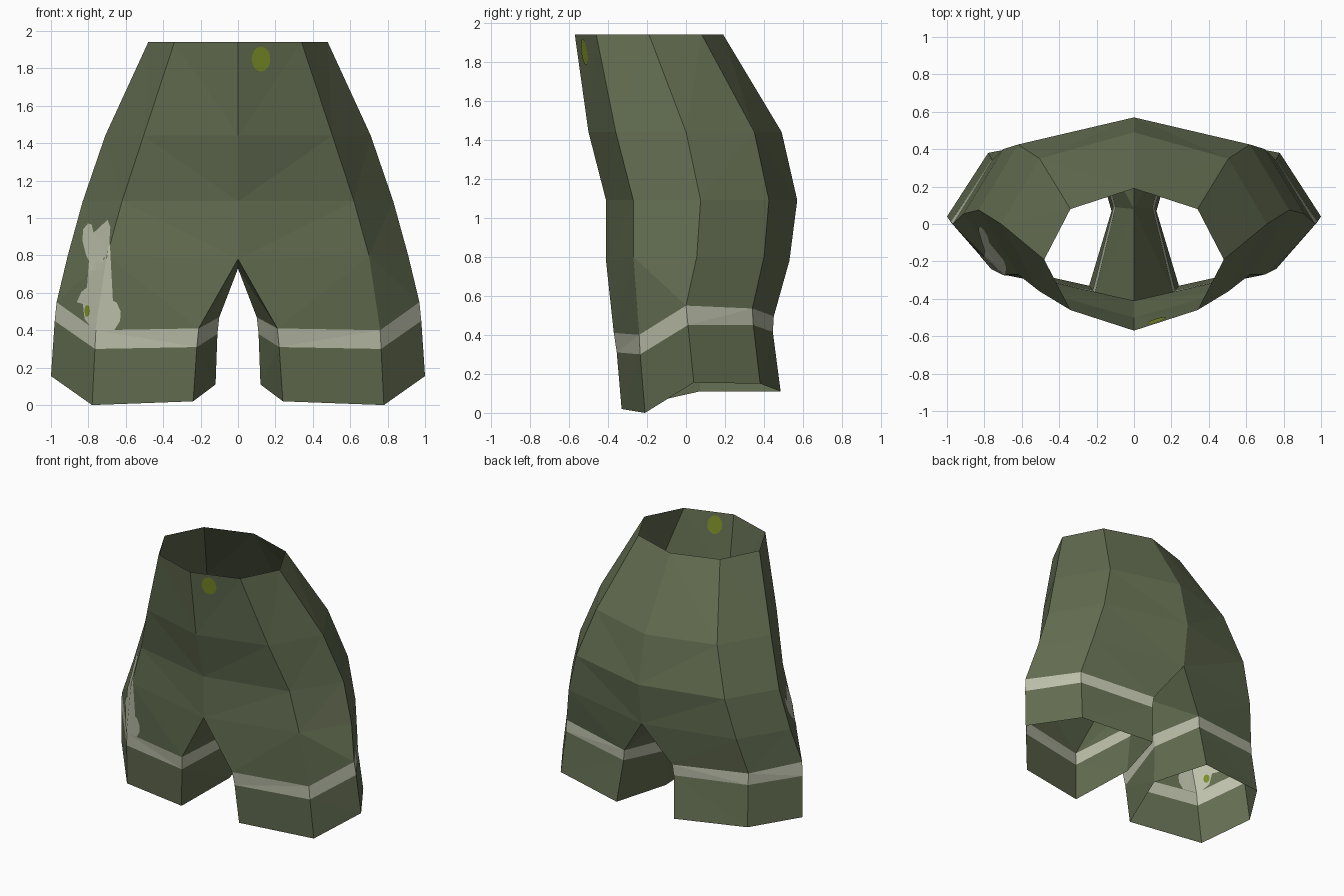
import bpy, bmesh, math
from mathutils import Vector
from mathutils.bvhtree import BVHTree

if "Cube" in bpy.data.objects:
    bpy.data.objects.remove(bpy.data.objects["Cube"])


def material(name, rgb):
    m = bpy.data.materials.new(name)
    m.diffuse_color = (*rgb, 1)
    m.use_nodes = True
    m.node_tree.nodes["Principled BSDF"].inputs["Base Color"].default_value = m.diffuse_color
    return m


olive = material("olive cloth", (0.125, 0.153, 0.082))
cream = material("pale stripe", (0.50, 0.52, 0.40))
lime = material("yellow green", (0.20, 0.265, 0.02))


def add_object(name, bm, mats):
    me = bpy.data.meshes.new(name)
    bm.to_mesh(me)
    for m in mats:
        me.materials.append(m)
    ob = bpy.data.objects.new(name, me)
    bpy.context.collection.objects.link(ob)
    return ob


# Hip half-rings, front centre round to back centre:
# height, corner x, side x, then the five y values
def hip_ring(z, xc, xs, ys):
    return [(x, y, z) for x, y in zip((0, xc, xs, xc, 0), ys)]


hips = [
    hip_ring(1.94, 0.34, 0.48, (-0.57, -0.46, -0.19, 0.08, 0.19)),
    hip_ring(1.44, 0.505, 0.71, (-0.50, -0.36, 0.0, 0.35, 0.49)),
    hip_ring(1.09, 0.62, 0.83, (-0.41, -0.27, 0.075, 0.425, 0.57)),
]
# Six-sided leg rings: crotch, stripe top, stripe bottom, hem
crotch = [(0, -.41, .78), (.70, -.27, .80), (.91, .055, .80),
          (.70, .40, .80), (0, .53, .78), (0, .08, .73)]
stripe_top = [(.21, -.37, .41), (.76, -.24, .40), (.97, 0, .55),
              (.76, .34, .535), (.20, .45, .495), (.10, .09, .47)]
stripe_low = [(.22, -.355, .31), (.765, -.235, .30), (.98, .01, .45),
              (.76, .345, .45), (.21, .445, .415), (.11, .09, .38)]
hem = [(.24, -.33, .02), (.78, -.21, 0), (1.0, .04, .155),
       (.78, .38, .15), (.24, .485, .11), (.12, .07, .11)]


def loft(bm, a, b, closed, mat, side):
    n = len(a)
    va = [bm.verts.new((side * p[0], p[1], p[2])) for p in a]
    vb = [bm.verts.new((side * p[0], p[1], p[2])) for p in b]
    for i in range(n if closed else n - 1):
        j = (i + 1) % n
        f = bm.faces.new((va[i], vb[i], vb[j], va[j]))
        f.material_index = mat


# Shorts shell, both halves welded on the centre line
bm = bmesh.new()
for side in (1, -1):
    half = hips + [crotch[:5]]
    for a, b in zip(half, half[1:]):
        loft(bm, a, b, False, 0, side)
    loft(bm, crotch, stripe_top, True, 0, side)
    loft(bm, stripe_top, stripe_low, True, 1, side)
    loft(bm, stripe_low, hem, True, 0, side)
bmesh.ops.remove_doubles(bm, verts=bm.verts[:], dist=0.001)
bmesh.ops.triangulate(bm, faces=bm.faces[:])
bmesh.ops.recalc_face_normals(bm, faces=bm.faces[:])
shell = BVHTree.FromBMesh(bm)
add_object("shorts", bm, [olive, cream])
bm.free()


# Thin print wrapped on the front of the cloth, showing on both sides
def cloth_print(name, outline, mat, offset):
    out = bmesh.new()
    for sign in (1, -1):
        b = bmesh.new()
        b.faces.new([b.verts.new((x, 0, z)) for x, z in outline])
        bmesh.ops.triangulate(b, faces=b.faces[:])

        def cut(co, no):
            bmesh.ops.bisect_plane(b, geom=b.verts[:] + b.edges[:] + b.faces[:],
                                   dist=1e-5, plane_co=co, plane_no=no)
        # cut along the leg crease, then on a grid
        ax, az, bx, bz = -crotch[1][0], crotch[1][2], -stripe_top[1][0], stripe_top[1][2]
        cut((ax, 0, az), (az - bz, 0, bx - ax))
        for i in range(-24, 4):
            cut((i * 0.04, 0, 0), (1, 0, 0))
        for i in range(10, 49):
            cut((0, 0, i * 0.04), (0, 0, 1))
        for v in b.verts:
            hit, nor, _, _ = shell.ray_cast(Vector((v.co.x, -2, v.co.z)), Vector((0, 1, 0)))
            if hit:
                if nor.y > 0:
                    nor = -nor
                v.co = hit + nor * offset * sign
        bmesh.ops.recalc_face_normals(b, faces=b.faces[:])
        if (sum(f.normal.y for f in b.faces) > 0) == (sign > 0):
            bmesh.ops.reverse_faces(b, faces=b.faces[:])
        tmp = bpy.data.meshes.new("tmp")
        b.to_mesh(tmp)
        out.from_mesh(tmp)
        bpy.data.meshes.remove(tmp)
        b.free()
    add_object(name, out, [mat])
    out.free()


def ellipse(cx, cz, rx, rz, n=16):
    return [(cx + rx * math.cos(2 * math.pi * i / n),
             cz + rz * math.sin(2 * math.pi * i / n)) for i in range(n)]


# Rabbit silhouette above the stripe
rabbit = [(-.80, .97), (-.825, .94), (-.83, .88), (-.81, .80), (-.79, .76),
          (-.797, .635), (-.835, .605), (-.86, .55), (-.81, .535), (-.818, .46),
          (-.775, .402), (-.66, .402), (-.63, .45), (-.626, .50), (-.65, .55),
          (-.70, .57), (-.727, .61), (-.733, .705), (-.70, .79), (-.685, .875),
          (-.68, .95), (-.695, .99), (-.722, .96), (-.743, .88), (-.754, .765),
          (-.765, .82), (-.77, .92), (-.78, .965)]
cloth_print("rabbit_patch", rabbit, cream, 0.003)
cloth_print("rabbit_spot", ellipse(-.803, .503, .015, .033, 8), lime, 0.0048)

# Waist button
cloth_print("button", ellipse(.122, 1.85, .05, .067), lime, 0.003)
